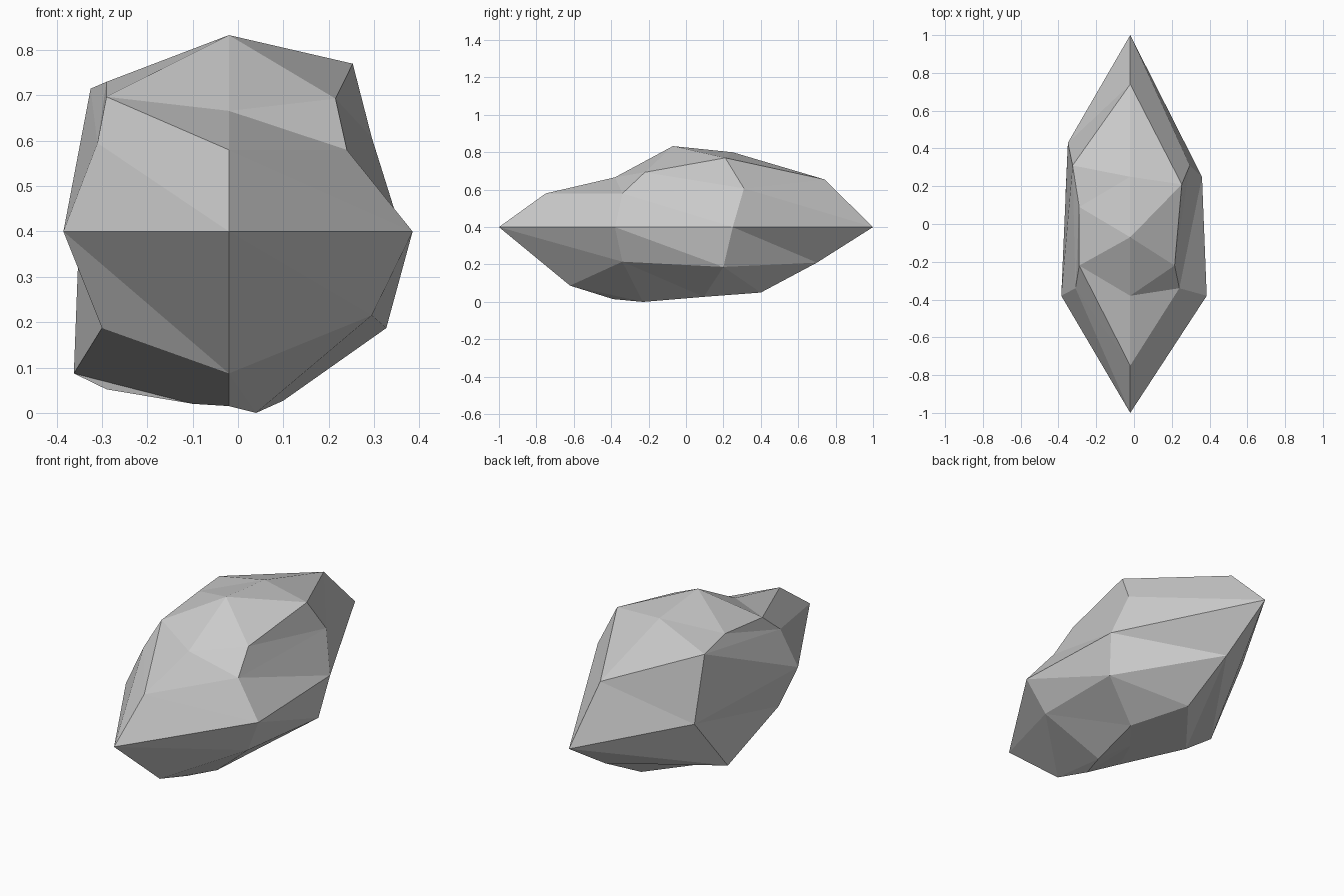
import bpy
import bmesh

# Remove the default cube only
default_cube = bpy.data.objects.get("Cube")
if default_cube:
    bpy.data.objects.remove(default_cube, do_unlink=True)


def make_material(name, colour):
    """One flat colour for the viewport and the render."""
    material = bpy.data.materials.new(name)
    material.use_nodes = True
    material.diffuse_color = colour
    shader = next(n for n in material.node_tree.nodes if n.type == "BSDF_PRINCIPLED")
    shader.inputs["Base Color"].default_value = colour
    shader.inputs["Roughness"].default_value = 0.9
    return material


# Six-sided cross-sections from the crown down to the base, each ordered
# front, front -x, back -x, back, back +x, front +x
MID = -.02
crown = (MID, -.07, .833)
base = (MID, -.05, .02)
sections = [
    # shoulder
    [(MID, -.38, .666), (-.29, -.22, .697), (-.29, .09, .73),
     (MID, .25, .8), (.253, .21, .77), (.215, -.22, .693)],
    # upper flank
    [(MID, -.75, .58), (-.31, -.34, .595), (-.325, .31, .715),
     (MID, .74, .655), (.295, .31, .607), (.24, -.34, .58)],
    # waist
    [(MID, -1, .4), (-.385, -.38, .4), (-.35, .43, .4),
     (MID, 1, .4), (.36, .25, .4), (.385, -.38, .4)],
    # lower flank
    [(MID, -.62, .087), (-.3, -.34, .187), (-.362, .17, .087),
     (MID, .7, .21), (.327, .2, .187), (.295, -.34, .215)],
    # underside
    [(MID, -.39, .015), (-.1, -.23, .02), (-.29, .06, .052),
     (MID, .4, .05), (.1, .095, .027), (.04, -.23, 0)],
]

# Skin the sections with flat facets
bm = bmesh.new()
rings = [[bm.verts.new(point) for point in section] for section in sections]
top = bm.verts.new(crown)
bottom = bm.verts.new(base)
sides = len(rings[0])

for i in range(sides):
    j = (i + 1) % sides
    bm.faces.new((top, rings[0][i], rings[0][j]))
    bm.faces.new((bottom, rings[-1][j], rings[-1][i]))
    for upper, lower in zip(rings, rings[1:]):
        bm.faces.new((upper[i], lower[i], upper[j]))
        bm.faces.new((upper[j], lower[i], lower[j]))

bmesh.ops.recalc_face_normals(bm, faces=bm.faces)
for face in bm.faces:
    face.smooth = False

mesh = bpy.data.meshes.new("rock")
bm.to_mesh(mesh)
bm.free()
mesh.materials.append(make_material("stone grey", (.6, .6, .6, 1)))

rock = bpy.data.objects.new("rock", mesh)
bpy.context.collection.objects.link(rock)
